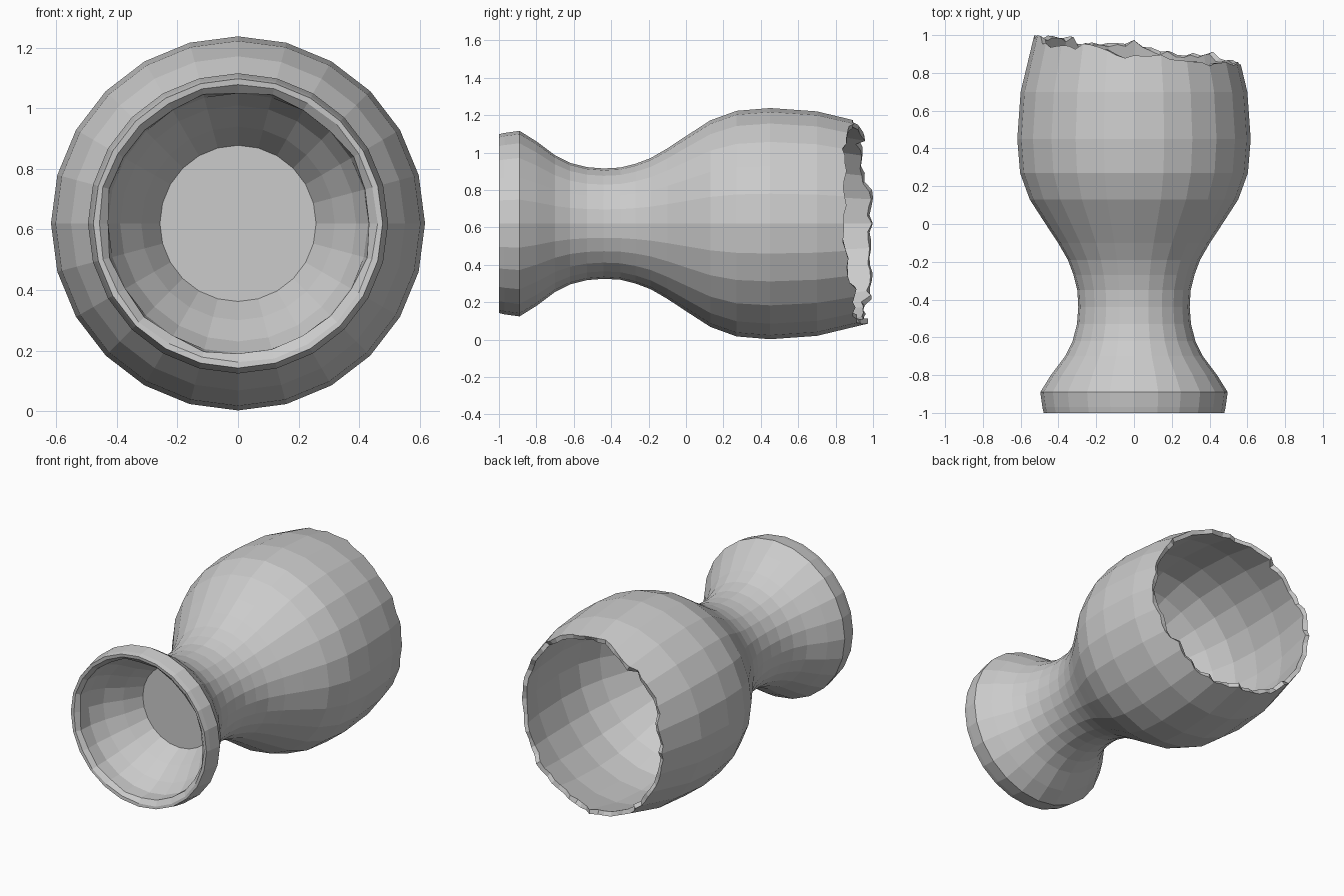
import bpy, bmesh, math, random

if "Cube" in bpy.data.objects:
    bpy.data.objects.remove(bpy.data.objects["Cube"])

random.seed(4)
SIDES, SPLIT = 24, 3          # facets around, rim points per facet
AXIS_Z = 0.62
WALL = 0.035

# Outer profile as (y along the axis, radius), foot to bowl
OUTER = [(-1.0, 0.478), (-0.97, 0.485), (-0.89, 0.496), (-0.80, 0.44), (-0.70, 0.365),
         (-0.62, 0.325), (-0.53, 0.302), (-0.44, 0.295), (-0.35, 0.30), (-0.27, 0.32),
         (-0.19, 0.35), (-0.10, 0.402), (0.0, 0.468), (0.13, 0.552),
         (0.27, 0.603), (0.45, 0.618), (0.70, 0.60)]
# Hollow underside of the foot, and the inside of the bowl down to its floor
FOOT_HOLLOW = [(-0.998, 0.46), (-0.975, 0.435), (-0.89, 0.43), (-0.80, 0.39), (-0.70, 0.32), (-0.59, 0.258)]
BOWL_INSIDE = [(y, r - WALL) for y, r in OUTER if y > -0.54]

bm = bmesh.new()


def point(a, y, r):
    return bm.verts.new((r * math.cos(a), y, AXIS_Z + r * math.sin(a)))


def ring(y, r, rough=0.0):
    return [point(2 * math.pi * i / SIDES, y, r + random.uniform(-rough, rough))
            for i in range(SIDES)]


def bridge(a, b):
    for i in range(SIDES):
        j = (i + 1) % SIDES
        bm.faces.new((a[i], a[j], b[j], b[i]))


def lathe(profile, roughs=()):
    rings = [ring(y, r, roughs[k] if k < len(roughs) else 0.0)
             for k, (y, r) in enumerate(profile)]
    for a, b in zip(rings, rings[1:]):
        bridge(a, b)
    return rings


# Broken rim heights: tilted towards -x with random chips
N = SIDES * SPLIT
heights = []
for k in range(N):
    a = 2 * math.pi * k / N
    heights.append(0.905 - 0.065 * math.cos(a) - 0.025 * math.sin(a)
                   + 0.012 * math.sin(7 * a) + random.uniform(-0.018, 0.018))
shift = 1.0 - max(heights)
heights = [h + shift for h in heights]


def jagged_rim(last, inset, drop):
    """Adds a broken edge lying in the planes of the wall facets."""
    rim = []
    for k in range(N):
        i, t = k // SPLIT, (k % SPLIT) / SPLIT
        a0, a1 = 2 * math.pi * i / SIDES, 2 * math.pi * (i + 1) / SIDES
        y = heights[k] + random.uniform(-drop, drop / 4)
        r = 0.60 - inset - 0.24 * (y - 0.70)
        cx = math.cos(a0) * (1 - t) + math.cos(a1) * t
        cz = math.sin(a0) * (1 - t) + math.sin(a1) * t
        rim.append(bm.verts.new((r * cx, y, AXIS_Z + r * cz)))
    for i in range(SIDES):
        edge = [rim[(i * SPLIT + s) % N] for s in range(SPLIT + 1)]
        bm.faces.new([last[(i + 1) % SIDES], last[i]] + edge)
    return rim


# Outer wall, foot hollow and bowl interior
outer = lathe(OUTER)
hollow = lathe(FOOT_HOLLOW, (0.003, 0.007))
inside = lathe(BOWL_INSIDE)

# Foot edge, foot ceiling and bowl floor
bridge(outer[0], hollow[0])
bm.faces.new(hollow[-1])
bm.faces.new(inside[0])

# Broken edge joining the two walls of the bowl
rim_out = jagged_rim(outer[-1], 0.0, 0.0)
rim_in = jagged_rim(inside[-1], 0.028, 0.02)
for k in range(N):
    j = (k + 1) % N
    bm.faces.new((rim_out[k], rim_out[j], rim_in[j], rim_in[k]))

bmesh.ops.recalc_face_normals(bm, faces=bm.faces)
mesh = bpy.data.meshes.new("broken_goblet")
bm.to_mesh(mesh)
bm.free()
bpy.context.collection.objects.link(bpy.data.objects.new("broken_goblet", mesh))
